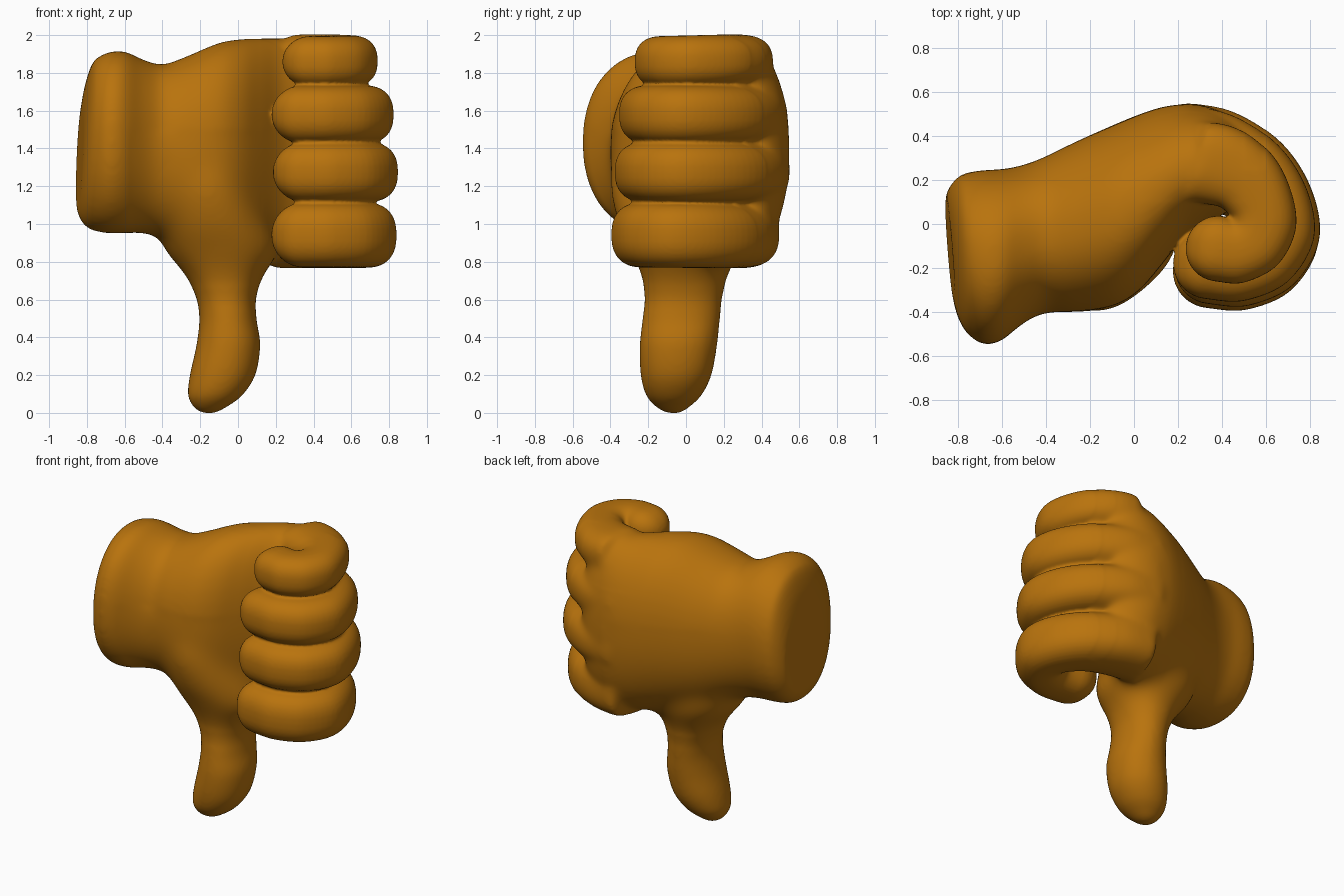
import bpy, bmesh, math
from mathutils import Vector

cube = bpy.data.objects.get("Cube")
if cube:
    bpy.data.objects.remove(cube, do_unlink=True)

skin = bpy.data.materials.new("amber_skin")
skin.use_nodes = True
colour = (0.485, 0.172, 0.004, 1)
skin.diffuse_color = colour
skin.node_tree.nodes["Principled BSDF"].inputs["Base Color"].default_value = colour


def spline(rings, steps=5):
    """Catmull-Rom through rings, each a (centre, u, v) triple of vectors."""
    out = []
    last = len(rings) - 1
    for i in range(last):
        quad = [rings[max(0, min(last, i + k))] for k in (-1, 0, 1, 2)]
        for s in range(steps):
            t = s / steps
            out.append([b + (c - a) * (t / 2) + (a * 2 - b * 5 + c * 4 - d) * (t * t / 2)
                        + (b * 3 - a - c * 3 + d) * (t ** 3 / 2)
                        for a, b, c, d in zip(*quad)])
    return out + [rings[-1]]


def loft(name, rings, power=2.0, sides=40):
    """Closed skin over superelliptic rings."""
    bm = bmesh.new()
    loops = []
    for centre, u, v in rings:
        loop = []
        for k in range(sides):
            a = 2 * math.pi * k / sides
            c, s = math.cos(a), math.sin(a)
            loop.append(bm.verts.new(centre + u * math.copysign(abs(c) ** (2 / power), c)
                                     + v * math.copysign(abs(s) ** (2 / power), s)))
        loops.append(loop)
    for p, q in zip(loops, loops[1:]):
        for k in range(sides):
            n = (k + 1) % sides
            bm.faces.new((p[k], p[n], q[n], q[k]))
    bm.faces.new(loops[0])
    bm.faces.new(loops[-1])
    bmesh.ops.recalc_face_normals(bm, faces=bm.faces)
    mesh = bpy.data.meshes.new(name)
    bm.to_mesh(mesh)
    bm.free()
    obj = bpy.data.objects.new(name, mesh)
    bpy.context.collection.objects.link(obj)
    return obj


def fuse(name, parts, voxel):
    """Join parts into one continuous skin."""
    bpy.ops.object.select_all(action='DESELECT')
    for p in parts:
        p.select_set(True)
    bpy.context.view_layer.objects.active = parts[0]
    bpy.ops.object.join()
    obj = parts[0]
    obj.name = obj.data.name = name
    mod = obj.modifiers.new("Skin", 'REMESH')
    mod.mode = 'VOXEL'
    mod.voxel_size = voxel
    bpy.ops.object.modifier_apply(modifier=mod.name)
    return obj


def relax(obj, rule, times):
    """Smooth the vertices that meet a rule."""
    bm = bmesh.new()
    bm.from_mesh(obj.data)
    verts = [v for v in bm.verts if rule(v.co)]
    for _ in range(times):
        bmesh.ops.smooth_vert(bm, verts=verts, factor=0.5,
                              use_axis_x=True, use_axis_y=True, use_axis_z=True)
    bm.to_mesh(obj.data)
    bm.free()


# Wrist and palm: x, front y, back y, bottom z, top z
palm_rows = [
    (-.838, -.35, .13, 1.07, 1.62), (-.815, -.43, .18, 1.01, 1.75),
    (-.77, -.50, .225, .97, 1.865), (-.69, -.55, .245, .95, 1.91),
    (-.60, -.53, .25, .95, 1.915), (-.50, -.45, .27, .95, 1.87),
    (-.40, -.40, .31, .93, 1.845), (-.28, -.405, .37, .87, 1.885),
    (-.10, -.38, .45, .82, 1.96), (.02, -.31, .50, .80, 1.98),
    (.12, -.195, .535, .79, 1.985), (.22, -.07, .55, .79, 1.985),
    (.32, .0, .54, .81, 1.98), (.42, .05, .50, .86, 1.94), (.50, .12, .43, .95, 1.85)]
palm_rings = []
for x, f, b, lo, hi in palm_rows:
    tilt = max(0, -.6 - x) / .22            # the wrist end leans
    palm_rings.append((Vector((x, (f + b) / 2, (lo + hi) / 2)),
                       Vector((-.017 * tilt, (b - f) / 2, 0)),
                       Vector((.011 * tilt, 0, (hi - lo) / 2))))
palm = loft("palm", spline(palm_rings), 2.2)

# Thumb and its root in the palm: z, right x, left x, front y, back y
thumb_rows = [
    (.0, -.19, -.12, -.10, -.03), (.025, -.23, -.07, -.15, .01), (.09, -.265, .02, -.21, .08),
    (.2, -.255, .092, -.24, .135), (.36, -.22, .118, -.245, .165), (.5, -.205, .098, -.23, .18),
    (.62, -.225, .098, -.22, .195), (.74, -.29, .145, -.245, .23),
    (.86, -.39, .22, -.295, .285), (1.0, -.43, .17, -.36, .29),
    (1.2, -.42, .08, -.405, .27), (1.4, -.36, .02, -.37, .25)]
thumb = loft("thumb", spline([
    (Vector(((l + r) / 2, (f + b) / 2, z)), Vector(((r - l) / 2, 0, 0)),
     Vector((0, (b - f) / 2, 0))) for z, l, r, f, b in thumb_rows]), 2.1)

hand = fuse("hand", [palm, thumb], 0.018)
relax(hand, lambda c: c.z > 0.55 and c.x > -0.75, 8)
relax(hand, lambda c: 0.66 < c.z < 1.5 and -0.58 < c.x < 0.25, 40)

# Curled fingers share one hook path: x and y run from 0 to 1, then thickness
hook = [(-.5, 1.03, 1.25), (.1, .97, 1.25), (.62, .80, 1.12), (.94, .54, 1),
        (1, .30, 1), (.80, .1, 1), (.42, 0, 1), (0, .02, 1)]


def finger(name, tip_x, bend_x, front_y, base_y, z, flat, tall, lift):
    path = [Vector((tip_x + (bend_x - tip_x) * x, front_y + (base_y - front_y) * y,
                    z + lift * y)) for x, y, _ in hook]
    rings = []
    for i, p in enumerate(path):
        along = path[min(i + 1, len(path) - 1)] - path[max(i - 1, 0)]
        side = Vector((along.y, -along.x, 0)).normalized()
        rings.append((p, side * flat * hook[i][2], Vector((0, 0, tall))))
    rings = spline(rings, 6)
    end, u, v = rings[-1]
    along = (path[-1] - path[-2]).normalized()
    for k in range(1, 9):                       # rounded fingertip
        a = k * math.pi / 2 / 8.3
        rings.append((end + along * flat * math.sin(a), u * math.cos(a), v * math.cos(a)))
    return loft(name, rings, 2.45, 36)


fingers = [
    finger("index_finger", .385, .588, -.12, .275, 1.859, .15, .136, .01),
    finger("middle_finger", .34, .66, -.19, .325, 1.58, .162, .154, .0),
    finger("ring_finger", .35, .68, -.21, .335, 1.275, .165, .158, .0),
    finger("little_finger", .345, .67, -.225, .28, .942, .168, .172, -.005)]

hand = fuse("thumbs_down_hand", [hand] + fingers, 0.0105)

# Blend knuckles into the back of the hand, keep the fingers crisp
relax(hand, lambda c: c.y > 0.25 and 0 < c.x < 0.6, 35)
relax(hand, lambda c: c.y > 0.1 and (c.z > 1.7 or c.z < 1) and 0 < c.x < 0.5, 20)
relax(hand, lambda c: c.x < 0.12, 6)
relax(hand, lambda c: True, 2)
hand.data.materials.clear()
hand.data.materials.append(skin)
for poly in hand.data.polygons:
    poly.material_index = 0
    poly.use_smooth = True
